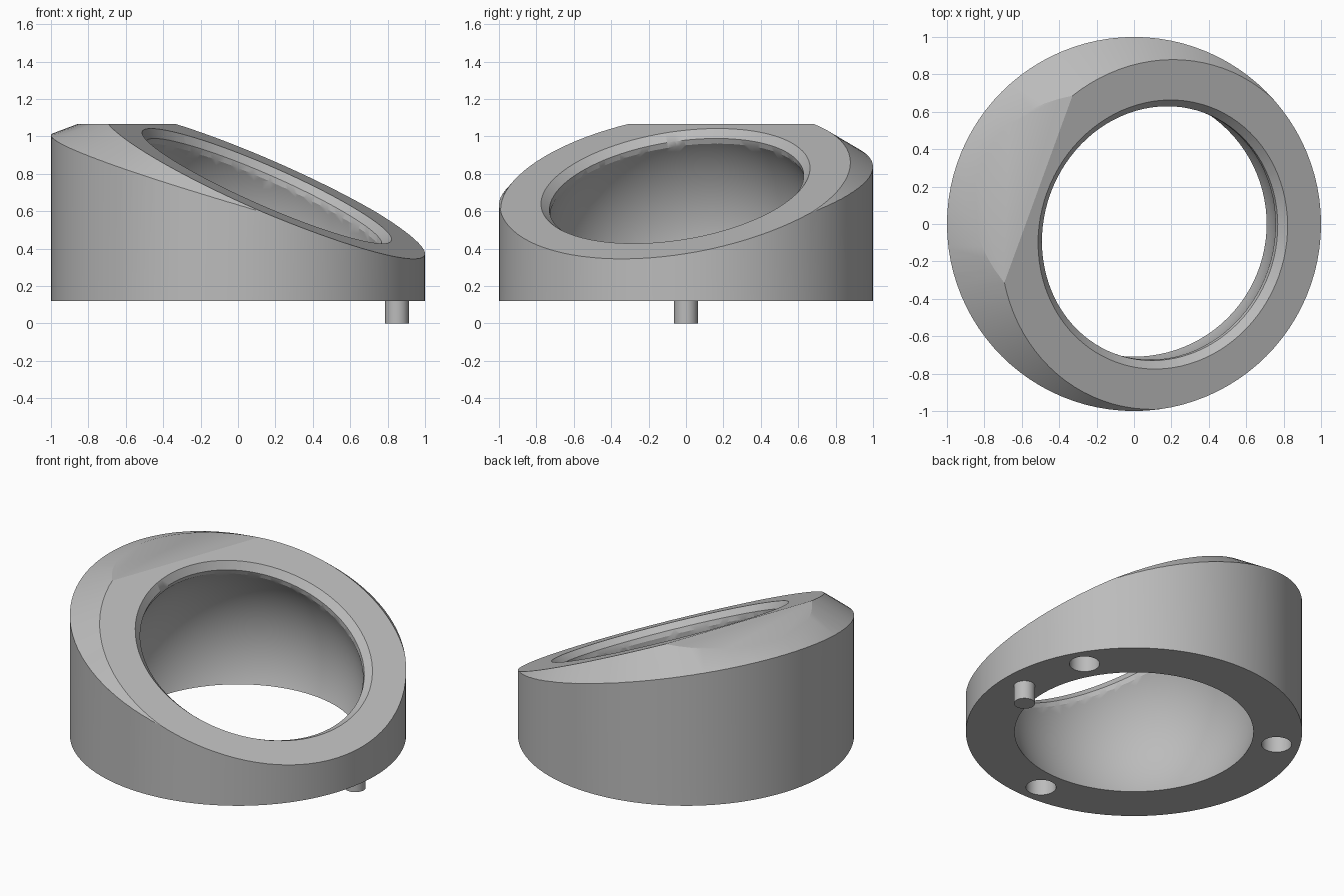
import bpy
from math import radians, sin, cos, tan, pi
from mathutils import Matrix, Vector

cube = bpy.data.objects.get("Cube")
if cube:
    bpy.data.objects.remove(cube, do_unlink=True)

BASE, TOP = 0.12, 1.065
TILT, TURN = radians(25), radians(-20)

grey = bpy.data.materials.new("satin grey")
grey.use_nodes = True
grey.diffuse_color = (0.5, 0.5, 0.5, 1)
grey.node_tree.nodes["Principled BSDF"].inputs["Base Color"].default_value = (0.5, 0.5, 0.5, 1)


def finish(name):
    ob = bpy.context.object
    ob.name = name
    ob.data.materials.append(grey)
    return ob


def cylinder(name, radius, low, high, x=0, y=0, sides=32):
    bpy.ops.mesh.primitive_cylinder_add(vertices=sides, radius=radius, depth=high - low,
                                        location=(x, y, (low + high) / 2))
    return finish(name)


# Frame of the sloping face: origin at its centre, local z along its normal
offset = 0.164
centre = Vector((offset * cos(TURN), offset * sin(TURN), 0.345 + tan(TILT) * (1 - offset)))
face_frame = Matrix.Translation(centre) @ Matrix.Rotation(TURN, 4, "Z") @ Matrix.Rotation(TILT, 4, "Y")


def tilted_cone(name, r_low, r_high, low, high):
    bpy.ops.mesh.primitive_cone_add(vertices=96, radius1=r_low, radius2=r_high, depth=high - low)
    ob = finish(name)
    ob.matrix_world = face_frame @ Matrix.Translation((0, 0, (low + high) / 2))
    return ob


def combine(target, tool, operation):
    bpy.context.view_layer.update()
    mod = target.modifiers.new(operation, "BOOLEAN")
    mod.object, mod.operation, mod.solver = tool, operation, "EXACT"
    bpy.context.view_layer.objects.active = target
    bpy.ops.object.modifier_apply(modifier=mod.name)
    bpy.data.objects.remove(tool, do_unlink=True)


# Round body trimmed by the sloping face and its bevelled edge
body = cylinder("angled_ring_body", 1, BASE, TOP, sides=96)
combine(body, tilted_cone("face_trim", 0.945 + 1.6, 0.945, -1.6, 0), "INTERSECT")

# Spherical hollow, tilted opening and its bevelled lip
bpy.ops.mesh.primitive_uv_sphere_add(segments=96, ring_count=48, radius=0.757, location=(0, 0, 0.383))
combine(body, finish("hollow"), "DIFFERENCE")
combine(body, tilted_cone("opening", 0.687, 0.687, -0.2, 0.1), "DIFFERENCE")
combine(body, tilted_cone("lip", 0.677, 0.777, -0.05, 0.05), "DIFFERENCE")

# Three blind holes in the underside
for degrees in (30, 150, 270):
    a = radians(degrees)
    combine(body, cylinder("socket", 0.09, 0, BASE + 0.2, 0.86 * cos(a), 0.86 * sin(a)), "DIFFERENCE")

# Locating peg under the low side
peg = cylinder("locating_peg", 0.063, 0, BASE + 0.02, x=0.85)

for ob in (body, peg):
    bpy.ops.object.select_all(action="DESELECT")
    ob.select_set(True)
    bpy.context.view_layer.objects.active = ob
    bpy.ops.object.shade_smooth_by_angle(angle=radians(24))
